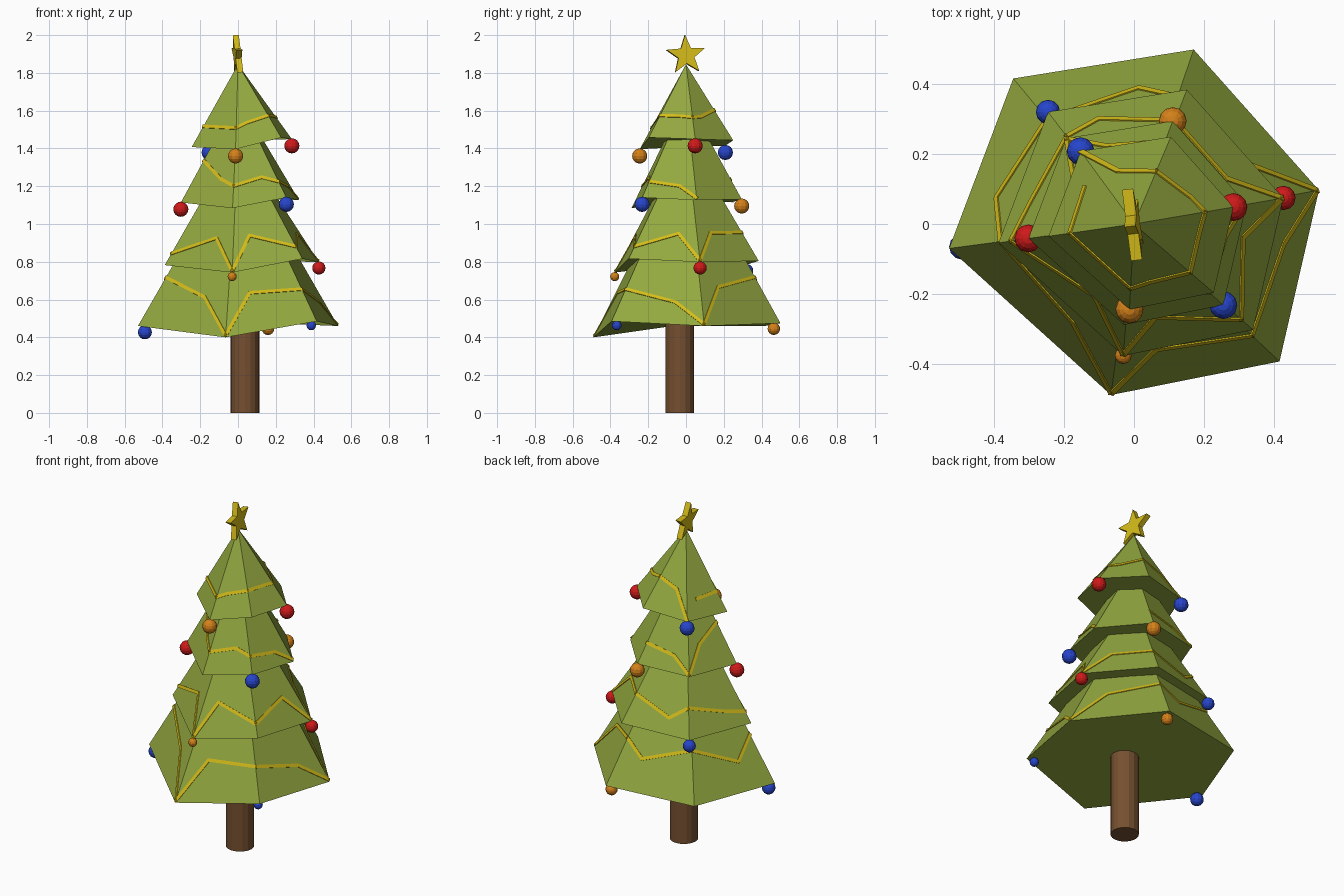
import bpy, bmesh, math
from mathutils import Vector, Matrix

if "Cube" in bpy.data.objects:
    bpy.data.objects.remove(bpy.data.objects["Cube"])


def material(name, rgb):
    m = bpy.data.materials.new(name)
    m.use_nodes = True
    m.diffuse_color = (*rgb, 1)
    m.node_tree.nodes["Principled BSDF"].inputs["Base Color"].default_value = (*rgb, 1)
    return m


GREEN = material("leaf green", (0.29, 0.39, 0.05))
GOLD = material("gold", (0.66, 0.5, 0.01))
BROWN = material("trunk brown", (0.18, 0.08, 0.03))
RED = material("red", (0.62, 0.01, 0.01))
BLUE = material("blue", (0.02, 0.06, 0.6))
ORANGE = material("orange", (0.66, 0.22, 0.01))


def finish(name, bm, mat):
    bmesh.ops.recalc_face_normals(bm, faces=bm.faces)
    mesh = bpy.data.meshes.new(name)
    bm.to_mesh(mesh)
    bm.free()
    mesh.materials.append(mat)
    ob = bpy.data.objects.new(name, mesh)
    bpy.context.collection.objects.link(ob)
    return ob


def make_branches(name, corners, top):
    """Closed six-sided pyramid."""
    bm = bmesh.new()
    base = [bm.verts.new(c) for c in corners]
    tip = bm.verts.new(top)
    for i in range(6):
        bm.faces.new((base[i], base[(i + 1) % 6], tip))
    bm.faces.new(base[::-1])
    finish(name, bm, GREEN)


def add_ribbon(bm, p, q, normal, width=0.018, lift=0.004):
    """Thin flat strip from p to q, lying on a slope."""
    along = (q - p).normalized()
    side = normal.cross(along) * width / 2
    p, q = p - along * lift, q + along * lift
    low = [bm.verts.new(v) for v in (p - side, q - side, q + side, p + side)]
    high = [bm.verts.new(v.co + normal * lift) for v in low]
    bm.faces.new(high)
    for k in range(4):
        j = (k + 1) % 4
        bm.faces.new((low[k], low[j], high[j], high[k]))


def make_garland(name, corners, top, edge_heights, mid_heights, gaps):
    """Zigzag with one point on each pyramid edge and one on each face.
    Heights are percentages of the slope; gaps lists half faces left bare."""
    bm = bmesh.new()
    for i in range(6):
        j = (i + 1) % 6
        a, b = corners[i], corners[j]
        normal = (b - a).cross(top - a).normalized()
        # the bend sits nearer the lower of the two edges
        bend = 0.3 if edge_heights[j] > edge_heights[i] else 0.67
        start = a.lerp(top, edge_heights[i] / 100)
        middle = a.lerp(b, bend).lerp(top, mid_heights[i] / 100)
        end = b.lerp(top, edge_heights[j] / 100)
        for half, (p, q) in enumerate(((start, middle), (middle, end))):
            if 2 * i + half not in gaps:
                add_ribbon(bm, p, q, normal)
    finish(name, bm, GOLD)


def make_bauble(name, mat, centre, radius):
    bm = bmesh.new()
    bmesh.ops.create_uvsphere(bm, u_segments=12, v_segments=8, radius=radius,
                              matrix=Matrix.Translation(centre))
    finish(name, bm, mat)


def make_tier(name, scale, shift, height, tilt, apex, pull, edges, mids, gaps, baubles):
    """One layer: the shared hexagon resized, with its garland and baubles."""
    top = Vector((0, 0, apex))
    corners = []
    for c in HEXAGON:
        v = c * scale + Vector((shift, 0, height))
        v.z += tilt * v.x
        corners.append(v)
    make_branches(name + "_branches", corners, top)
    make_garland(name + "_garland", corners, top, edges, mids, gaps)
    for mat, corner, radius in baubles:
        c = corners[corner]
        spot = Vector((c.x * pull, c.y * pull, c.z - radius * 0.9))
        make_bauble(name + "_" + mat.name + "_bauble", mat, spot, radius)


# Uneven hexagon shared by all tiers, anticlockwise from the right side
HEXAGON = [Vector(c) for c in (
    (-.53, -.07, 0), (-.066, -.49, -.06), (.417, -.394, .025),
    (.53, .097, 0), (.171, .5, .015), (-.346, .417, 0))]

# Branch tiers, bottom to top
make_tier("bottom", scale=1, shift=0, height=.46, tilt=0, apex=1.38, pull=.93,
          edges=(28, 1, 19, 1, 27, 28), mids=(20, 22, 13, 22, 18, 16), gaps=(),
          baubles=((BLUE, 0, .037), (BLUE, 2, .025), (ORANGE, 4, .033)))
make_tier("lower", scale=.77, shift=.02, height=.79, tilt=.02, apex=1.46, pull=1,
          edges=(9, 1, 10, 1, 23, 22), mids=(24, 25, 22, 23, 12, 13), gaps=(),
          baubles=((RED, 3, .035), (ORANGE, 1, .024), (BLUE, 5, .035)))
make_tier("upper", scale=.59, shift=.01, height=1.12, tilt=.02, apex=1.67, pull=1,
          edges=(40, 20, 16, 2, 20, 1), mids=(25, 23, 13, 0, 15, 25), gaps=(6, 7),
          baubles=((BLUE, 2, .04), (RED, 0, .04), (ORANGE, 4, .04)))
make_tier("top", scale=.5, shift=.02, height=1.427, tilt=.08, apex=1.845, pull=1,
          edges=(25, 25, 30, 29, 40, 1), mids=(25, 28, 30, 30, 32, 22), gaps=(10,),
          baubles=((RED, 3, .04), (ORANGE, 1, .04), (BLUE, 5, .04)))

# Trunk
bm = bmesh.new()
bmesh.ops.create_cone(bm, cap_ends=True, segments=16, radius1=.076, radius2=.076,
                      depth=.6, matrix=Matrix.Translation((.037, -.033, .3)))
finish("trunk", bm, BROWN)

# Star: five-pointed outline extruded sideways, then tilted
bm = bmesh.new()
outline = []
for k in range(10):
    r = .045 if k % 2 else .108
    a = math.radians(93 + 36 * k)
    outline.append(bm.verts.new((-.016, r * math.cos(a), r * math.sin(a))))
face = bm.faces.new(outline)
ext = bmesh.ops.extrude_face_region(bm, geom=[face])
bmesh.ops.translate(bm, vec=(.032, 0, 0),
                    verts=[v for v in ext["geom"] if isinstance(v, bmesh.types.BMVert)])
# close the back, which the extrusion leaves open
rim = [e for e in bm.edges if e.is_boundary]
if rim:
    bmesh.ops.holes_fill(bm, edges=rim)
star = finish("star", bm, GOLD)
star.matrix_world = (Matrix.Translation((-.003, 0, 1.893))
                     @ Matrix.Rotation(math.radians(7), 4, "Z")
                     @ Matrix.Rotation(math.radians(-5), 4, "Y"))
